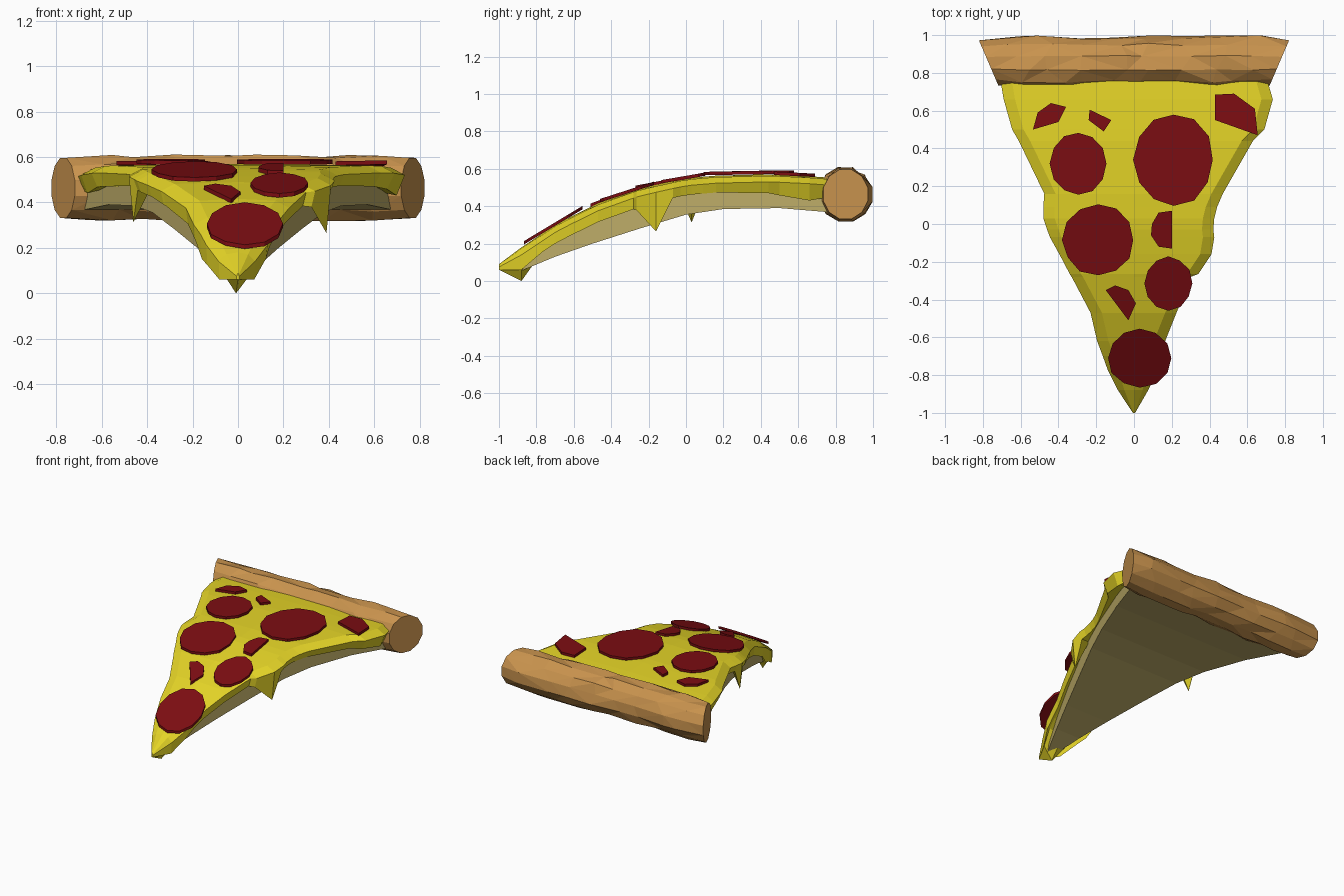
import bpy, bmesh, math, random

if "Cube" in bpy.data.objects:
    bpy.data.objects.remove(bpy.data.objects["Cube"])
random.seed(4)


def material(name, rgb):
    m = bpy.data.materials.new(name)
    m.diffuse_color = (*rgb, 1)
    m.use_nodes = True
    m.node_tree.nodes["Principled BSDF"].inputs["Base Color"].default_value = m.diffuse_color
    return m


CRUST = material("crust_brown", (0.58, 0.29, 0.075))
DOUGH = material("dough_tan", (0.52, 0.42, 0.14))
CHEESE = material("cheese_yellow", (0.78, 0.66, 0.02))
MEAT = material("pepperoni_red", (0.2, 0.004, 0.006))


def loft(name, rings, mat, triangulate=False):
    """Skin closed rings of equal length, with capped ends."""
    bm = bmesh.new()
    rows = [[bm.verts.new(p) for p in r] for r in rings]
    n = len(rows[0])
    for a, b in zip(rows, rows[1:]):
        for i in range(n):
            j = (i + 1) % n
            bm.faces.new((a[i], a[j], b[j], b[i]))
    bm.faces.new(rows[0][::-1])
    bm.faces.new(rows[-1])
    if triangulate:
        bmesh.ops.triangulate(bm, faces=[f for f in bm.faces if len(f.verts) == 4])
    bmesh.ops.recalc_face_normals(bm, faces=bm.faces)
    me = bpy.data.meshes.new(name)
    bm.to_mesh(me)
    bm.free()
    me.materials.append(mat)
    ob = bpy.data.objects.new(name, me)
    bpy.context.collection.objects.link(ob)
    return ob


def interp(table, y):
    for (y0, z0), (y1, z1) in zip(table, table[1:]):
        if y <= y1:
            return z0 + (z1 - z0) * (y - y0) / (y1 - y0)
    return table[-1][1]


# drooping side profiles (y, z)
TOP = [(-1, .09), (-.88, .18), (-.7, .30), (-.5, .405), (-.25, .495),
       (0, .55), (.3, .575), (.6, .565), (.8, .55)]
UNDER = [(-.88, .055), (-.7, .13), (-.5, .20), (-.25, .28), (0, .355),
         (.2, .385), (.5, .39), (.8, .365)]

# dough base
rings = []
for y in (-.88, -.7, -.5, -.25, 0, .2, .5, .8):
    w = .03 + .66 * (y + .88) / 1.68
    lo, hi = interp(UNDER, y), interp(TOP, y) - .06
    rings.append([(-w, y, lo), (w, y, lo), (w, y, hi), (-w, y, hi)])
loft("dough_base", rings, DOUGH)

# cheese: y, left x, right x, left and right hanging depth below the top
STATIONS = [
    (-1.0, -.006, .006, .03, .03), (-.88, -.085, .075, .12, .12),
    (-.77, -.14, .13, .13, .10), (-.70, -.165, .145, .15, .10),
    (-.62, -.195, .165, .11, .10), (-.47, -.23, .225, .11, .10),
    (-.28, -.33, .30, .10, .10), (-.265, -.34, .34, .10, .11),
    (-.16, -.395, .41, .09, .25), (-.07, -.445, .425, .09, .09),
    (-.03, -.46, .42, .09, .09), (.03, -.48, .425, .24, .09),
    (.09, -.48, .44, .09, .09), (.16, -.475, .47, .09, .09),
    (.44, -.61, .63, .10, .10), (.50, -.645, .69, .10, .11),
    (.66, -.69, .735, .12, .13), (.78, -.71, .70, .10, .10)]
rings = []
for y, l, r, dl, dr in STATIONS:
    z = interp(TOP, y)
    keel = z - (.03 if y < -.95 else .18 if y < -.8 else .10)
    il, ir = l + min(.06, -l * .4), r - min(.06, r * .4)
    rings.append([
        (l * .1, y, keel), (l * .8, y, z - .09 if y > -.95 else keel),
        (l * .96, y, z - dl), (l, y, z - min(.04, dl / 2)), (il, y, z - .008),
        (0, y, z), (ir, y, z - .008), (r, y, z - min(.04, dr / 2)),
        (r * .95, y, z - dr), (r * .8, y, z - .09 if y > -.95 else keel)])
loft("cheese", rings, CHEESE)

# crust roll with slanted ends and irregular facets
SIDES = 12
rings = []
for k in range(10):
    t = -1 + 2 * k / 9
    ring = []
    for i in range(SIDES):
        a = 2 * math.pi * (i + .5) / SIDES
        end = abs(t) > .99
        rad = .137 if end else .143 + random.uniform(-.014, .009)
        y = min(.998, .853 + rad * math.cos(a) * (.9 if end else 1))
        z = .464 + rad * math.sin(a)
        tt = t if end else t + random.uniform(-.07, .07)
        ring.append((tt * (.82 - .43 * (.97 - y)), y, z))
    rings.append(ring)
loft("crust", rings, CRUST, True)


def pepperoni(name, pts):
    """Thin slice lying on the cheese, tilted with its slope."""
    ys = [p[1] for p in pts]
    y0, y1 = min(ys), max(ys)
    yc = (y0 + y1) / 2
    slope = (interp(TOP, y1) - interp(TOP, y0)) / (y1 - y0)
    base = interp(TOP, yc)
    loft(name, [[(x, y, base + slope * (y - yc) + h) for x, y in pts]
                for h in (-.004, .014)], MEAT)


# whole pepperoni slices: x, y, half width, half depth
for n, (x, y, rx, ry) in enumerate([
        (-.295, .32, .15, .167), (.21, .34, .213, .245), (-.19, -.085, .19, .19),
        (.182, -.315, .128, .142), (.03, -.71, .17, .155)]):
    pts = []
    for i in range(12):
        a = 2 * math.pi * i / 12
        k = random.uniform(.97, 1.02)
        pts.append((x + rx * k * math.cos(a), y + ry * k * math.sin(a)))
    pepperoni(f"pepperoni_{n + 1}", pts)

# cut pepperoni pieces
for n, pts in enumerate([
        [(.2, -.13), (.2, .07), (.13, .06), (.095, .0), (.09, -.06), (.13, -.12)],
        [(-.15, -.35), (-.1, -.325), (-.03, -.35), (.01, -.42), (-.03, -.51)],
        [(.43, .685), (.53, .69), (.64, .61), (.655, .47), (.43, .55)],
        [(-.535, .5), (-.51, .59), (-.44, .64), (-.36, .62), (-.4, .54)],
        [(-.24, .55), (-.235, .605), (-.12, .55), (-.16, .49)]]):
    pepperoni(f"pepperoni_piece_{n + 1}", pts)
